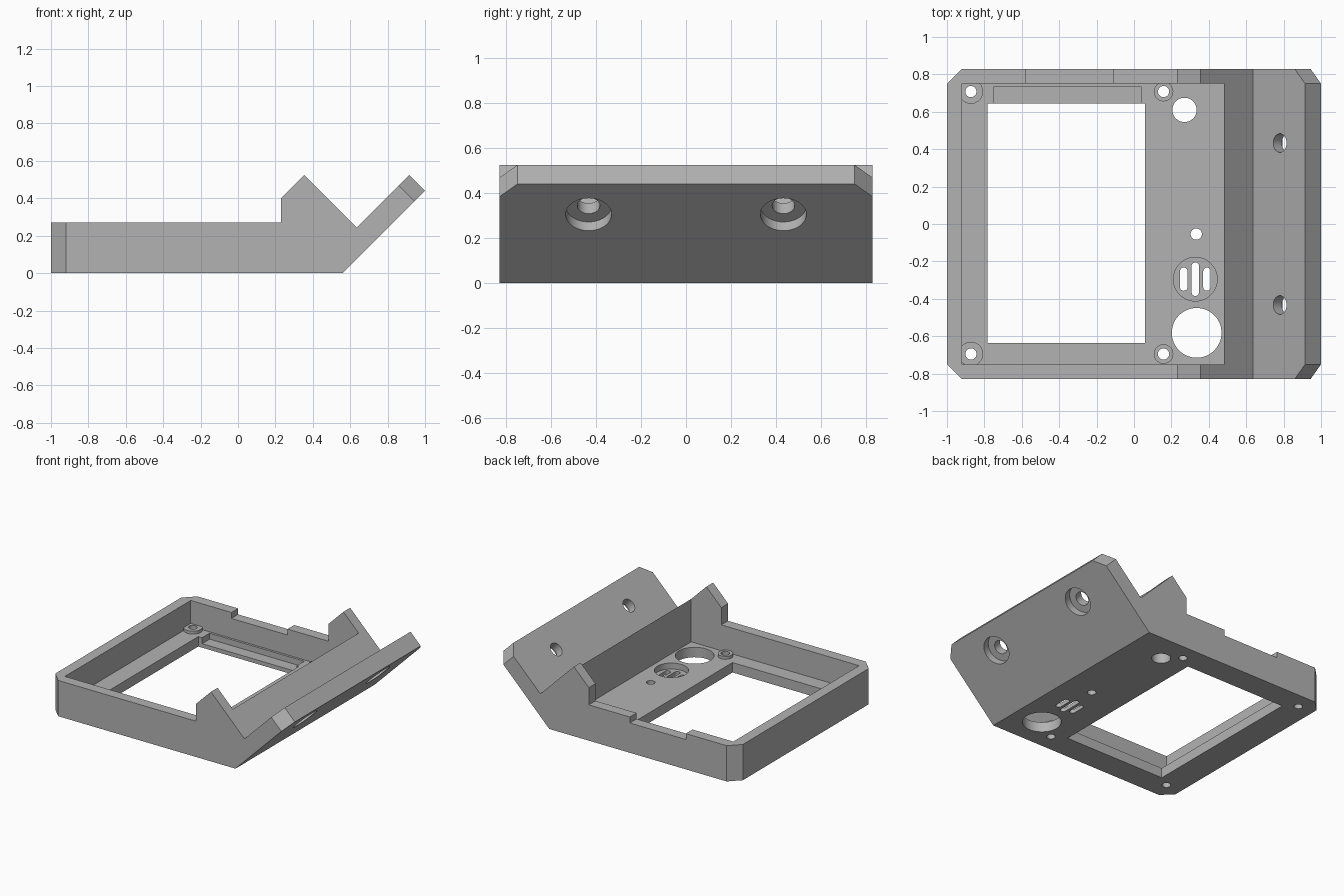
import bpy, bmesh
from math import cos, sin, pi, radians
from mathutils import Matrix, Vector

default = bpy.data.objects.get("Cube")
if default:
    bpy.data.objects.remove(default, do_unlink=True)

grey = bpy.data.materials.new("plain grey")
grey.use_nodes = True
colour = (0.45, 0.45, 0.45, 1)
grey.diffuse_color = colour
grey.node_tree.nodes["Principled BSDF"].inputs["Base Color"].default_value = colour


def prism(name, outline, low, high, frame=Matrix()):
    """Extrude a 2D outline from low to high along the frame's z axis."""
    bm = bmesh.new()
    base = bm.faces.new([bm.verts.new((x, y, low)) for x, y in outline])
    top = bmesh.ops.extrude_face_region(bm, geom=[base])["geom"]
    moved = [v for v in top if isinstance(v, bmesh.types.BMVert)]
    bmesh.ops.translate(bm, verts=moved, vec=(0, 0, high - low))
    bmesh.ops.recalc_face_normals(bm, faces=bm.faces)
    bm.transform(frame)
    mesh = bpy.data.meshes.new(name)
    bm.to_mesh(mesh)
    bm.free()
    mesh.materials.append(grey)
    obj = bpy.data.objects.new(name, mesh)
    bpy.context.collection.objects.link(obj)
    return obj


def rect(x0, x1, y0, y1):
    return [(x0, y0), (x1, y0), (x1, y1), (x0, y1)]


def circle(x, y, r, n=48):
    return [(x + r * cos(2 * pi * i / n), y + r * sin(2 * pi * i / n)) for i in range(n)]


def slot(x, y0, y1, r, n=10):
    ends = [(y1 - r, 0), (y0 + r, pi)]
    return [(x + r * cos(a + pi * i / n), y + r * sin(a + pi * i / n))
            for y, a in ends for i in range(n + 1)]


def combine(part, operation="DIFFERENCE"):
    mod = body.modifiers.new(part.name, "BOOLEAN")
    mod.operation, mod.solver, mod.object = operation, "EXACT", part
    bpy.context.view_layer.objects.active = body
    bpy.ops.object.modifier_apply(modifier=mod.name)
    bpy.data.objects.remove(part, do_unlink=True)


def cut(outline, low, high, frame=Matrix()):
    combine(prism("cutter", outline, low, high, frame))


# Side profile: tray, raised ridge and tilted mounting flange
W, FLOOR = 0.83, 0.075
profile = [(-1, 0), (0.56, 0), (1, 0.44), (0.915, 0.525), (0.635, 0.245),
           (0.355, 0.525), (0.23, 0.40), (0.23, 0.27), (-1, 0.27)]
body = prism("display_housing", profile, -W, W, Matrix.Rotation(radians(90), 4, "X"))

# Tray pocket
cut(rect(-0.92, 0.482, -0.75, 0.75), FLOOR, 1)

# Screw bosses on the floor
screws = [(x, y, r) for x, r in ((-0.872, 0.065), (0.158, 0.052)) for y in (-0.695, 0.708)]
for x, y, r in screws:
    combine(prism("screw_boss", circle(x, y, r), 0.03, 0.097), "UNION")

# Screen window with the cable recess beside it
cut(rect(-0.782, 0.058, -0.637, 0.643), -0.1, 0.2)
cut(rect(-0.75, 0.04, 0.60, 0.733), 0.03, 0.2)

# Round openings in the floor
for x, y, r in [(x, y, 0.03) for x, y, r in screws] + [
        (0.27, 0.61, 0.065), (0.333, -0.054, 0.03), (0.335, -0.582, 0.133)]:
    cut(circle(x, y, r), -0.1, 0.2)

# Speaker seat and its sound slots
cut(circle(0.328, -0.295, 0.117), 0.03, 0.2)
for dx, half in ((-0.062, 0.062), (0, 0.09), (0.062, 0.062)):
    cut(slot(0.328 + dx, -0.295 - half, -0.295 + half, 0.02), -0.1, 0.2)

# Shallow notch in the back wall
cut(rect(-0.58, -0.112, 0.74, 0.9), 0.225, 0.4)

# Chamfered corners of the tray and of the flange tip, and the flange holes
tip = Matrix.Translation((0.915, 0, 0.525)) @ Matrix.Rotation(radians(-45), 4, "Y")
seat = Matrix.Translation((0.865, 0, 0.305)) @ Matrix.Rotation(radians(-45), 4, "Y")
for s in (-1, 1):
    cut([(-1.1, s * 0.65), (-1.1, s * 0.93), (-0.82, s * 0.93)], -0.1, 0.4)
    cut([(0.1, s * 0.65), (0.1, s * 0.93), (-0.18, s * 0.93)], -0.2, 0.1, tip)
    cut(circle(0, s * 0.433, 0.102), -0.1, 0.055, seat)
    cut(circle(0, s * 0.433, 0.05), -0.1, 0.2, seat)

# Smooth round walls, crisp edges elsewhere
bpy.ops.object.select_all(action="DESELECT")
body.select_set(True)
bpy.context.view_layer.objects.active = body
bpy.ops.object.shade_smooth_by_angle(angle=radians(25))
